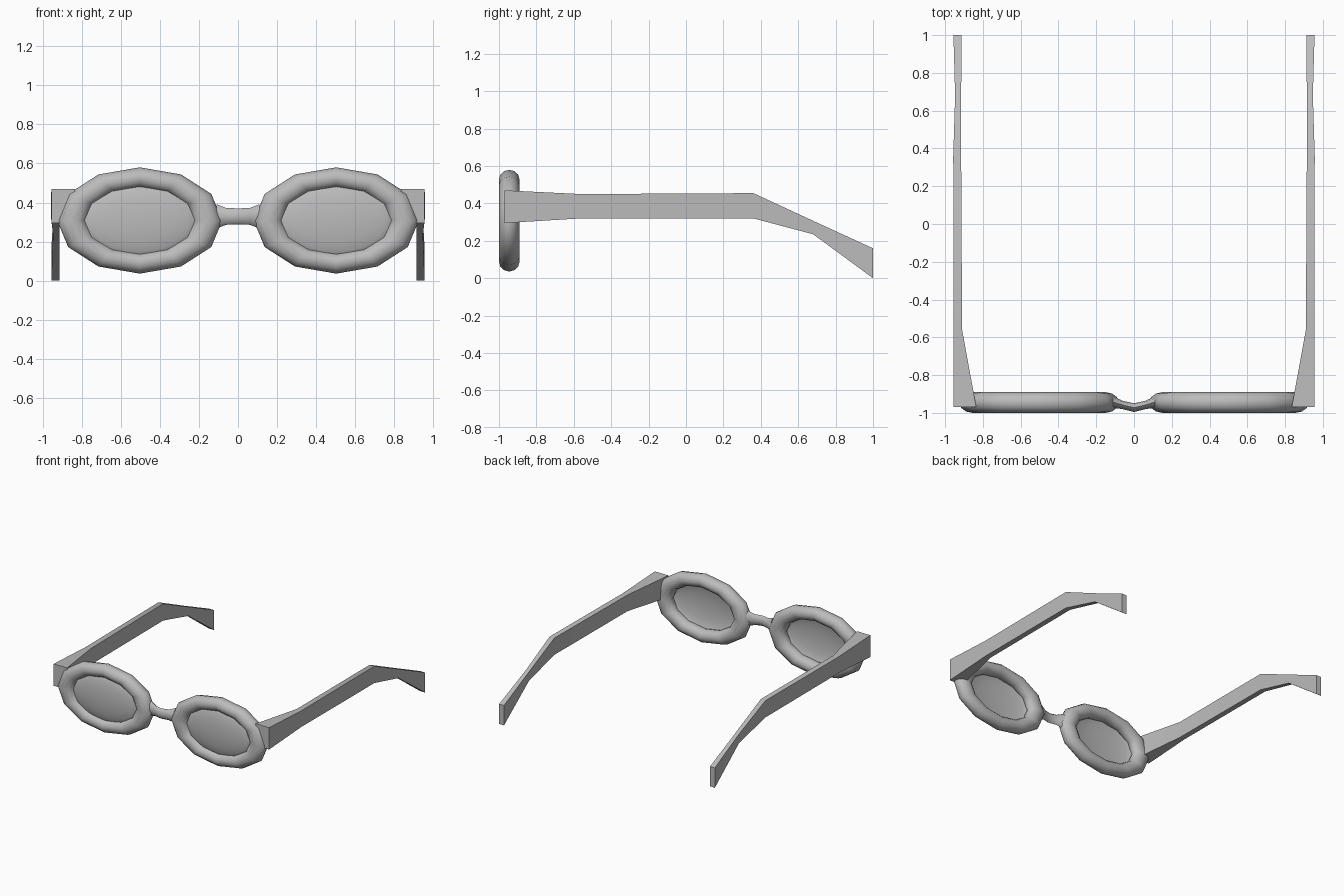
import bpy, bmesh, math
from math import sin, cos, tau

cube = bpy.data.objects.get("Cube")
if cube:
    bpy.data.objects.remove(cube, do_unlink=True)

grey = bpy.data.materials.new("plain grey")
grey.use_nodes = True
grey.diffuse_color = (0.5, 0.5, 0.5, 1)
grey.node_tree.nodes["Principled BSDF"].inputs["Base Color"].default_value = (0.5, 0.5, 0.5, 1)


def loft(name, rings, closed=False, caps=False, tip=None, angle=60):
    """Skin a list of equal-sized point rings into a smooth-shaded object."""
    bm = bmesh.new()
    loops = [[bm.verts.new(p) for p in ring] for ring in rings]
    pairs = list(zip(loops, loops[1:])) + ([(loops[-1], loops[0])] if closed else [])
    for a, b in pairs:
        for i in range(len(a)):
            j = (i + 1) % len(a)
            bm.faces.new((a[i], a[j], b[j], b[i]))
    if caps:
        bm.faces.new(loops[0])
        bm.faces.new(loops[-1])
    if tip:
        point = bm.verts.new(tip)
        last = loops[-1]
        for i in range(len(last)):
            bm.faces.new((last[i], last[(i + 1) % len(last)], point))
    bmesh.ops.recalc_face_normals(bm, faces=bm.faces)
    mesh = bpy.data.meshes.new(name)
    bm.to_mesh(mesh)
    bm.free()
    mesh.materials.append(grey)
    obj = bpy.data.objects.new(name, mesh)
    bpy.context.collection.objects.link(obj)
    bpy.ops.object.select_all(action='DESELECT')
    obj.select_set(True)
    bpy.context.view_layer.objects.active = obj
    bpy.ops.object.shade_smooth_by_angle(angle=math.radians(angle))
    return obj


CX, CY, CZ = 0.503, -0.945, 0.308


def rim(side, name):
    # Twelve-sided oval ring with a rounded tube
    rings = []
    for i in range(12):
        a = tau * i / 12
        ring = []
        for k in range(12):
            t = tau * k / 12
            ring.append((side * CX + (0.35 + 0.073 * cos(t)) * cos(a),
                         CY + 0.055 * sin(t),
                         CZ + (0.22 + 0.052 * cos(t)) * sin(a)))
        rings.append(ring)
    loft(name, rings, closed=True)


def lens(side, name):
    # Shallow dome bulging forward inside the rim
    rings = []
    for k in range(5):
        t = tau / 4 * k / 5
        rings.append([(side * CX + 0.31 * cos(t) * cos(tau * i / 24),
                       CY - 0.045 * sin(t),
                       CZ + 0.195 * cos(t) * sin(tau * i / 24)) for i in range(24)])
    loft(name, rings, tip=(side * CX, CY - 0.045, CZ))


def temple(side, name):
    # Stations: y, bottom z, top z, inner x, outer x
    stations = [(-0.97, 0.295, 0.47, 0.835, 0.955),
                (-0.56, 0.32, 0.45, 0.91, 0.955),
                (0.36, 0.32, 0.455, 0.915, 0.957),
                (0.68, 0.235, 0.307, 0.915, 0.947),
                (1.0, 0.0, 0.16, 0.913, 0.956)]
    rings = [[(side * xi, y, lo), (side * xo, y, lo),
              (side * xo, y, hi), (side * xi, y, hi)] for y, lo, hi, xi, xo in stations]
    loft(name, rings, caps=True, angle=40)


for side, label in ((1, "left"), (-1, "right")):
    rim(side, label + "_rim")
    lens(side, label + "_lens")
    temple(side, label + "_temple")

# Bridge: tube pinched in the middle and bowed forward
bridge = []
for x, y, ry, rz in ((-0.11, -0.943, 0.03, 0.062), (-0.06, -0.958, 0.022, 0.043),
                     (0, -0.972, 0.023, 0.041),
                     (0.06, -0.958, 0.022, 0.043), (0.11, -0.943, 0.03, 0.062)):
    bridge.append([(x, y + ry * cos(tau * k / 8), 0.329 + rz * sin(tau * k / 8))
                   for k in range(8)])
loft("bridge", bridge, caps=True)
